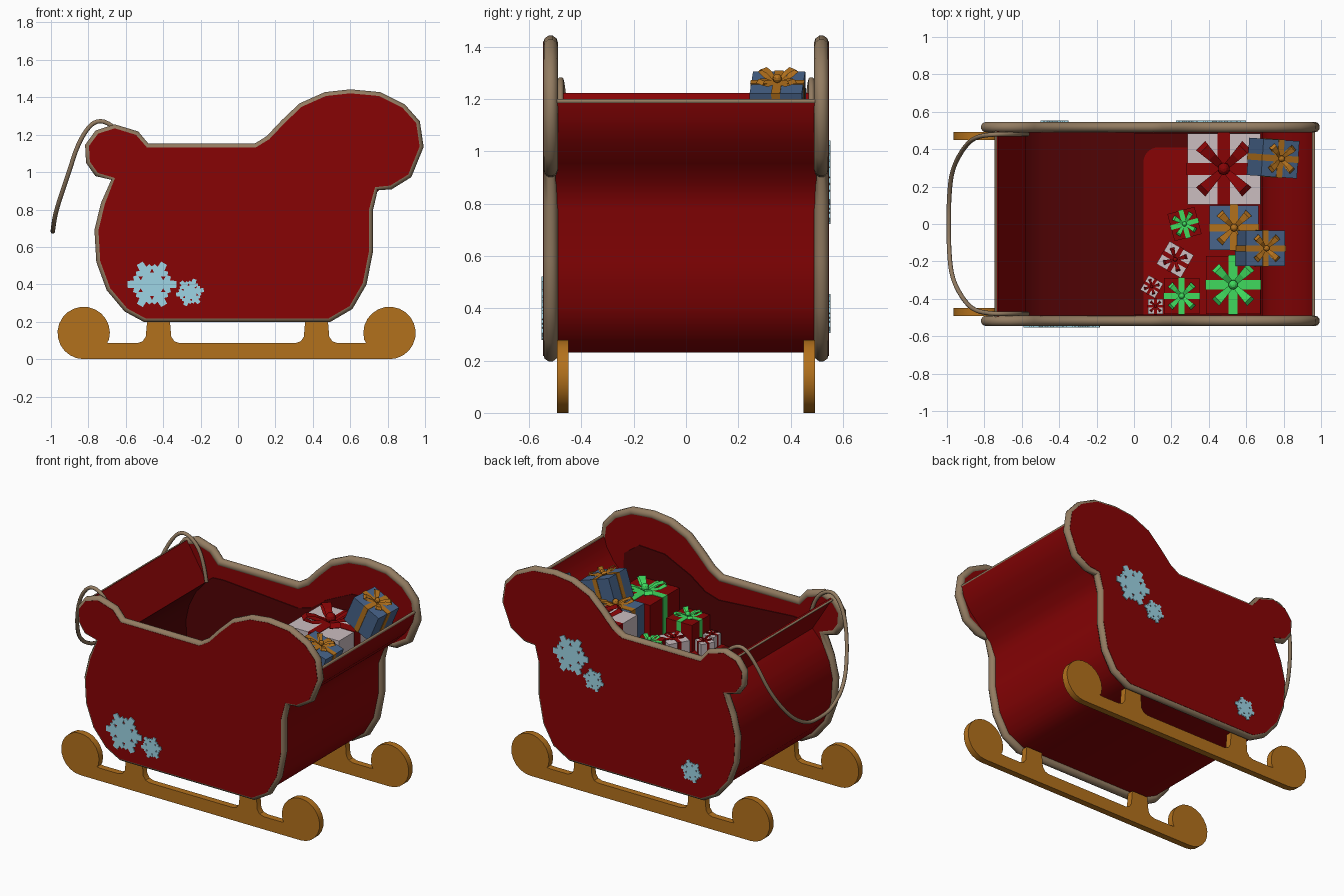
import bpy, bmesh
from math import sin, cos, radians
from mathutils import Matrix, Vector, Euler

if "Cube" in bpy.data.objects:
    bpy.data.objects.remove(bpy.data.objects["Cube"])


def material(name, r, g, b):
    m = bpy.data.materials.new(name)
    m.use_nodes = True
    m.diffuse_color = (r, g, b, 1)
    m.node_tree.nodes["Principled BSDF"].inputs["Base Color"].default_value = (r, g, b, 1)
    return m


RED = material("red paint", 0.245, 0.001, 0.0015)
DARK = material("dark red lining", 0.085, 0.001, 0.0015)
TAN = material("tan trim", 0.29, 0.20, 0.12)
GOLD = material("golden wood", 0.45, 0.165, 0.012)
ICE = material("ice blue", 0.34, 0.66, 0.78)
WHITE = material("white paper", 0.60, 0.51, 0.53)
BLUE = material("blue paper", 0.065, 0.13, 0.26)
GREEN = material("green ribbon", 0.05, 0.70, 0.11)


def select(ob):
    bpy.ops.object.select_all(action='DESELECT')
    ob.select_set(True)
    bpy.context.view_layer.objects.active = ob


def finish(name, bm, mats, smooth=None):
    bmesh.ops.recalc_face_normals(bm, faces=bm.faces)
    mesh = bpy.data.meshes.new(name)
    bm.to_mesh(mesh)
    bm.free()
    for m in mats:
        mesh.materials.append(m)
    ob = bpy.data.objects.new(name, mesh)
    bpy.context.collection.objects.link(ob)
    if smooth:
        select(ob)
        bpy.ops.object.shade_smooth_by_angle(angle=radians(smooth))
    return ob


def prism(name, pts, y0, y1, mat, smooth=None):
    """Extrude an x/z outline along y."""
    bm = bmesh.new()
    face = bm.faces.new([bm.verts.new((x, y0, z)) for x, z in pts])
    out = bmesh.ops.extrude_face_region(bm, geom=[face])
    moved = [g for g in out["geom"] if isinstance(g, bmesh.types.BMVert)]
    bmesh.ops.translate(bm, verts=moved, vec=(0, y1 - y0, 0))
    return finish(name, bm, [mat], smooth)


def tube(name, pts, radius, mat, cyclic=False, kind='POLY'):
    cu = bpy.data.curves.new(name, 'CURVE')
    cu.dimensions = '3D'
    cu.bevel_depth = radius
    cu.bevel_resolution = 3
    cu.use_fill_caps = True
    sp = cu.splines.new(kind)
    sp.points.add(len(pts) - 1)
    for p, co in zip(sp.points, pts):
        p.co = (*co, 1)
    sp.use_cyclic_u = cyclic
    if kind == 'NURBS':
        sp.order_u = 3
        sp.use_endpoint_u = True
        sp.resolution_u = 5
    cu.materials.append(mat)
    ob = bpy.data.objects.new(name, cu)
    bpy.context.collection.objects.link(ob)
    select(ob)
    bpy.ops.object.convert(target='MESH')
    bpy.ops.object.shade_smooth_by_angle(angle=radians(50))


def inset(pts, d):
    """Move a counter-clockwise outline inwards."""
    res = []
    for i, p in enumerate(pts):
        a, b, c = Vector(pts[i - 1]), Vector(p), Vector(pts[(i + 1) % len(pts)])
        e, f = (b - a).normalized(), (c - b).normalized()
        n = Vector((-e.y - f.y, e.x + f.x)).normalized()
        res.append(tuple(b + n * d))
    return res


# Curved body shell running from the dash, under the floor and up the back
profile = [(-.73, 1.22), (-.585, .985), (-.66, .90), (-.71, .80), (-.735, .69), (-.725, .53), (-.67, .39),
           (-.585, .29), (-.48, .238), (.47, .238), (.585, .29), (.655, .41), (.69, .58), (.69, .78),
           (.73, .89), (.81, .96), (.89, 1.04), (.94, 1.12), (.96, 1.19)]
bm = bmesh.new()
rows = [[bm.verts.new((x, y, z)) for y in (-.5, .5)] for x, z in profile]
for a, b in zip(rows, rows[1:]):
    bm.faces.new((a[0], a[1], b[1], b[0]))
shell = finish("body_shell", bm, [RED, DARK])
mod = shell.modifiers.new("thickness", 'SOLIDIFY')
mod.thickness = .014
mod.offset = 0
select(shell)
bpy.ops.object.convert(target='MESH')
bpy.ops.object.shade_smooth_by_angle(angle=radians(42))
for f in shell.data.polygons:
    inward = f.normal.dot(Vector((-.1, 0, .7)) - f.center) > 0
    f.material_index = int(inward and f.center.z < .97 and f.center.x < .5)
tube("dash_trim", [(-.738, -.5, 1.214), (-.738, .5, 1.214)], .007, TAN)
tube("back_trim", [(.96, -.5, 1.192), (.96, .5, 1.192)], .009, TAN)

# Side panels with rounded rims and a dark inner lining
outline = [(-.50, .20), (.49, .20), (.61, .27), (.685, .40), (.72, .58), (.72, .80), (.745, .905),
           (.82, .91), (.925, .975), (.99, 1.135), (.97, 1.27), (.89, 1.36), (.76, 1.425), (.60, 1.44),
           (.465, 1.425), (.33, 1.365), (.235, 1.275), (.155, 1.19), (.09, 1.15), (-.48, 1.15),
           (-.535, 1.215), (-.66, 1.253), (-.76, 1.22), (-.815, 1.145), (-.81, 1.05), (-.76, .98),
           (-.675, .96), (-.73, .835), (-.765, .69), (-.755, .52), (-.70, .37), (-.605, .257)]
lining = profile[1:16] + [(.80, 1.12), (.69, 1.20), (.50, 1.19), (.31, 1.10), (.20, 1.02), (.10, .99),
                          (-.45, 1.03), (-.53, 1.025)]
for side, s in (("right", -1), ("left", 1)):
    prism(side + "_side_panel", inset(outline, .019), s * .494, s * .5465, RED)
    prism(side + "_lining", lining, s * .488, s * .4945, DARK)
    tube(side + "_rim", [(x, s * .518, z) for x, z in inset(outline, .024)], .028, TAN, cyclic=True)

# Bench carrying the presents, with a bright round-cornered top
prism("bench", [(0, .24), (.46, .243), (.57, .30), (.64, .41), (.675, .58), (.675, .70), (0, .70)],
      -.487, .487, DARK)
bm = bmesh.new()
corner = [(.05 + .08 * (1 - cos(radians(a))), .33 + .08 * sin(radians(a))) for a in range(0, 91, 15)]
bm.faces.new([bm.verts.new((x, y, .703)) for x, y in [(.05, -.487)] + corner + [(.68, .41), (.68, -.487)]])
bmesh.ops.solidify(bm, geom=bm.faces[:], thickness=.005)
finish("bench_top", bm, [RED])


# Runners with round ends and flared struts
def arc(cx, cz, r, a0, a1, n=18):
    return [(cx + r * cos(radians(a0 + (a1 - a0) * i / n)),
             cz + r * sin(radians(a0 + (a1 - a0) * i / n))) for i in range(n + 1)]


def strut(cx):
    right = [(.115, .085), (.085, .095), (.068, .12), (.06, .215)]
    return [(cx + x, z) for x, z in right] + [(cx - x, z) for x, z in reversed(right)]


runner = (arc(.81, .14, .14, -90, 195) + [(.685, .088), (.66, .085)] + strut(.42) + strut(-.425)
          + [(-.675, .085), (-.70, .088)] + arc(-.825, .14, .14, -15, 270))
for side, s in (("right", -1), ("left", 1)):
    prism(side + "_runner", runner, s * .45, s * .493, GOLD, 30)

# Rein looping in front of the dash
half = [(-.57, .48, .99), (-.59, .48, 1.12), (-.65, .48, 1.24), (-.76, .48, 1.29), (-.85, .465, 1.17),
        (-.91, .41, .98), (-.975, .29, .79), (-.99, .13, .69)]
tube("rein", half + [(-.99, 0, .68)] + [(x, -y, z) for x, y, z in reversed(half)], .012, TAN, kind='NURBS')


# Snowflake plates
def snowflake(name, x, z, r, turn, s):
    arm = [(.46, -.17), (.60, -.38), (.78, -.32), (.74, -.16), (1, -.14)]
    arm += [(u, -v) for u, v in reversed(arm)]
    pts = []
    for k in range(6):
        a = radians(60 * k + turn)
        pts += [(x + r * (u * cos(a) - v * sin(a)), z + r * (u * sin(a) + v * cos(a))) for u, v in arm]
    prism(name, pts, s * .545, s * .5525, ICE)


snowflake("right_large_snowflake", -.46, .40, .13, 0, -1)
snowflake("right_small_snowflake", -.257, .357, .075, 10, -1)
snowflake("left_large_snowflake", .47, .92, .13, 0, 1)
snowflake("left_small_snowflake", .30, .797, .075, 10, 1)
snowflake("left_low_snowflake", -.425, .38, .075, 10, 1)


# Presents: box, crossed ribbon and looped bow
def present(name, loc, size, paper, ribbon, turn=0, tilt=0):
    bm = bmesh.new()
    w, d, h = size

    def block(sx, sy, sz, index):
        m = Matrix.Translation((0, 0, h / 2)) @ Matrix.Diagonal((sx, sy, sz, 1))
        for v in bmesh.ops.create_cube(bm, size=1, matrix=m)["verts"]:
            for f in v.link_faces:
                f.material_index = index

    band, e = .17 * min(w, d), .006
    block(w, d, h, 0)
    block(band, d + e, h + e, 1)
    block(w + e, band, h + e, 1)
    r = .46 * min(w, d)
    loop = [(.05, .02), (.5, .30), (.85, .38), (1, .24), (.65, .06)]
    for k in range(4):
        rot = Matrix.Translation((0, 0, h)) @ Matrix.Rotation(radians(90 * k + 45), 4, 'Z')
        ring = [[bm.verts.new(rot @ Vector((u * r, t * r * (.08 + .12 * u), z * r))) for t in (-1, 1)]
                for u, z in loop]
        for i, a in enumerate(ring):
            b = ring[i - 1]
            bm.faces.new((a[0], a[1], b[1], b[0])).material_index = 1
    knot = bmesh.ops.create_uvsphere(bm, u_segments=10, v_segments=6, radius=.19 * r,
                                     matrix=Matrix.Translation((0, 0, h + .19 * r)))
    for v in knot["verts"]:
        for f in v.link_faces:
            f.material_index = 1
    ob = finish(name, bm, [paper, ribbon])
    ob.location = loc
    ob.rotation_euler = Euler((0, radians(tilt), radians(turn)))


present("large_white_present", (.48, .295, .70), (.39, .38, .37), WHITE, RED)
present("leaning_blue_present", (.705, .355, 1.09), (.21, .20, .19), BLUE, GOLD, -4, 24)
present("tall_blue_present", (.535, -.02, .70), (.26, .24, .32), BLUE, GOLD)
present("stacked_blue_present", (.645, -.13, .96), (.22, .19, .19), BLUE, GOLD, 0, 18)
present("large_red_present", (.53, -.325, .70), (.29, .31, .30), RED, GREEN)
present("medium_red_present", (.255, -.385, .70), (.19, .19, .18), RED, GREEN)
present("small_red_present", (.27, 0, .70), (.15, .15, .16), RED, GREEN, 15)
present("white_present", (.22, -.19, .70), (.15, .14, .12), WHITE, RED, -30)
present("small_white_present", (.095, -.335, .70), (.09, .09, .08), WHITE, RED, -30)
present("tiny_white_present", (.115, -.44, .70), (.08, .08, .08), WHITE, RED)
